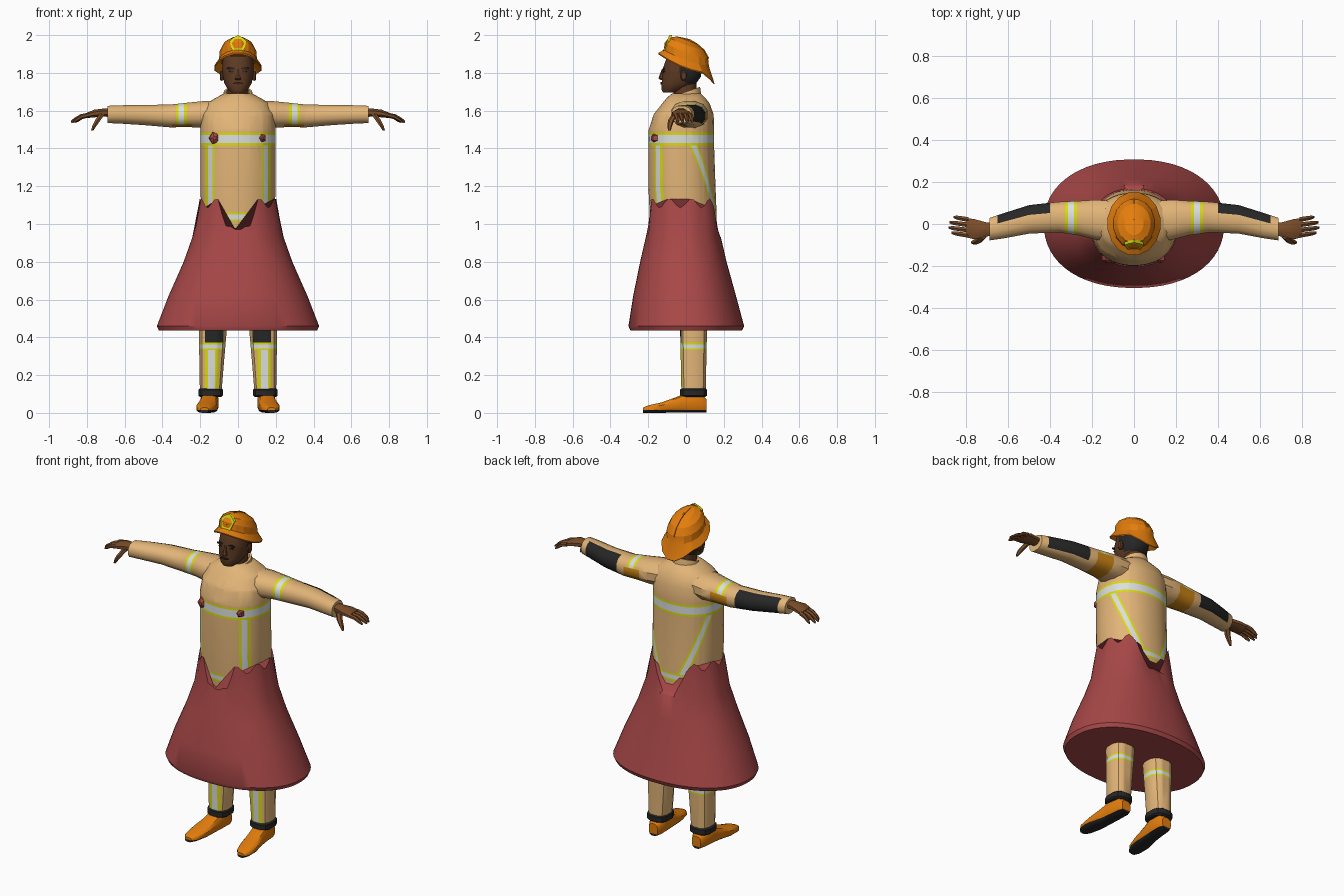
import bpy, bmesh, math
from mathutils import Vector

cube = bpy.data.objects.get("Cube")
if cube:
    bpy.data.objects.remove(cube)

# Colours, given as display values and stored as linear ones
COLOURS = {"tan_cloth": (.89, .71, .47), "red_cloth": (.66, .28, .28), "orange": (.89, .49, .05),
           "yellow": (.85, .86, .05), "reflective_white": (.86, .87, .88), "black": (.15, .15, .15),
           "hand_skin": (.48, .30, .16), "face_skin": (.37, .23, .14), "amber": (.80, .52, .08),
           "lip_brown": (.25, .14, .09)}
MATS = {}
for key, rgb in COLOURS.items():
    m = bpy.data.materials.new(key)
    m.use_nodes = True
    lin = [((c + .055) / 1.055) ** 2.4 for c in rgb] + [1]
    m.diffuse_color = lin
    m.node_tree.nodes["Principled BSDF"].inputs["Base Color"].default_value = lin
    MATS[key] = m


def ring(axis, c, r1, r2, n=12, p=2):
    """Superellipse around c, square to the given axis."""
    pts = []
    for i in range(n):
        a = 2 * math.pi * (i + .5) / n
        u = r1 * math.copysign(abs(math.cos(a)) ** (2 / p), math.cos(a))
        v = r2 * math.copysign(abs(math.sin(a)) ** (2 / p), math.sin(a))
        off = {"x": (0, u, v), "y": (u, 0, v), "z": (u, v, 0)}[axis]
        pts.append(Vector(c) + Vector(off))
    return pts


def level(z, rx, front, back, n=32, p=2.2):
    return ring("z", (0, (front + back) / 2, z), rx, (back - front) / 2, n, p)


def finish(name, bm, colour, cuts=(), mirror=False, angle=35):
    """Cut the mesh along planes, colour faces by name or rule, mirror and shade."""
    for co, no in cuts:
        geom = bm.verts[:] + bm.edges[:] + bm.faces[:]
        bmesh.ops.bisect_plane(bm, geom=geom, plane_co=co, plane_no=no, dist=1e-5)
    bmesh.ops.recalc_face_normals(bm, faces=bm.faces[:])
    bm.normal_update()
    used = []
    for f in bm.faces:
        key = colour(f.calc_center_median(), f.normal) if callable(colour) else colour
        if key not in used:
            used.append(key)
        f.material_index = used.index(key)
    me = bpy.data.meshes.new(name)
    bm.to_mesh(me)
    bm.free()
    for key in used:
        me.materials.append(MATS[key])
    ob = bpy.data.objects.new(name, me)
    bpy.context.collection.objects.link(ob)
    if mirror:
        ob.modifiers.new("mirror", "MIRROR").use_mirror_merge = False
    bpy.ops.object.select_all(action="DESELECT")
    ob.select_set(True)
    bpy.context.view_layer.objects.active = ob
    bpy.ops.object.shade_smooth_by_angle(angle=math.radians(angle))
    return ob


def loft(name, rings, colour, **kw):
    bm = bmesh.new()
    rows = [[bm.verts.new(p) for p in r] for r in rings]
    n = len(rows[0])
    for a, b in zip(rows, rows[1:]):
        for i in range(n):
            bm.faces.new((a[i], a[(i + 1) % n], b[(i + 1) % n], b[i]))
    bm.faces.new(rows[0])
    bm.faces.new(rows[-1])
    return finish(name, bm, colour, **kw)


def planes(axis, *values):
    no = Vector([float(axis == k) for k in "xyz"])
    return [(no * v, no) for v in values]


def stripe(d, half, core):
    if abs(d) < core:
        return "reflective_white"
    return "yellow" if abs(d) < half else None


# Jacket body, with the slanting back stripes defined by a plane on each side
A, B = Vector((.19, .04, 1.42)), Vector((.08, .14, 1.08))
SLANT = (B - A).cross(Vector((.14, .12, 0))).normalized()
cuts = planes("z", 1.415, 1.428, 1.472, 1.485, 1.015, 1.025, 1.05, 1.06)
for s in (1, -1):
    cuts += planes("x", s * .125, s * .136, s * .16, s * .171)
    for d in (-.023, -.013, .013, .023):
        p = A + SLANT * d
        cuts.append((Vector((s * p.x, p.y, p.z)), Vector((s * SLANT.x, SLANT.y, SLANT.z))))


def jacket_colour(c, n):
    band = stripe(c.z - 1.45, .035, .022) or stripe(c.z - 1.0375, .0225, .0125)
    if band is None and 1.05 < c.z < 1.42:
        if c.y < -.03:
            band = stripe(abs(c.x) - .148, .023, .012)
        elif c.y > -.01:
            band = stripe((Vector((abs(c.x), c.y, c.z)) - A).dot(SLANT), .023, .013)
    return band or "tan_cloth"


loft("jacket_body", [level(*v) for v in (
    (.92, .19, -.185, .165), (1.05, .195, -.193, .163), (1.2, .2, -.2, .157), (1.4, .2, -.2, .15),
    (1.5, .2, -.198, .15), (1.58, .195, -.172, .147), (1.64, .165, -.125, .125),
    (1.67, .115, -.1, .1), (1.69, .075, -.075, .08))], jacket_colour, cuts=cuts)


# Collar, higher at the back
def tilted(z, r, slope):
    return [p + Vector((0, 0, slope * p.y)) for p in ring("z", (0, 0, z), r, r, 16)]


loft("collar", [tilted(1.65, .085, .2), tilted(1.70, .076, .35), tilted(1.70, .064, .35),
                tilted(1.66, .06, .2)], "tan_cloth")


# Skirt with a ragged top edge that dips under the jacket hem
def ragged(p):
    t = min(max((.105 - abs(p.x)) / .05, 0), 1)
    a = math.atan2(p.y, p.x)
    low = .975 if p.y < 0 else .945
    return (1 - t) * (1.11 + .025 * math.sin(11 * a)) + t * (low + .012 * math.sin(17 * a))


top = level(1.1, .205, -.203, .17, 56)
for p in top:
    p.z = ragged(p)
loft("skirt", [top] + [level(*v, 56) for v in (
    (.93, .242, -.213, .185), (.8, .288, -.243, .215), (.62, .368, -.28, .265),
    (.46, .43, -.305, .308), (.437, .42, -.295, .298))], "red_cloth")

# Torn red scraps on the chest
for name, x, r in (("right_scrap", -.125, .03), ("left_scrap", .13, .02)):
    loft(name, [ring("y", (x, y, 1.455), r * k, r * k * 1.2, 5) for y, k in
                ((-.15, 1), (-.174, .9), (-.186, .3))], "red_cloth", angle=10)


# Sleeves with bands, elbow pads and underarm patches
def sleeve_colour(c, n):
    if .24 < c.x < .35 and (n.z < -.75 or (n.y > .5 and n.z < .1)):
        return "amber"
    if .4 < c.x < .65 and n.y > .25 and n.z > -.75:
        return "black"
    return stripe(c.x - .3, .029, .015) or "tan_cloth"


loft("sleeves", [ring("x", v[:3], v[3], v[4], 12, 2.3) for v in (
    (.08, .01, 1.585, .1, .072), (.18, .02, 1.58, .098, .073), (.26, .028, 1.578, .085, .067),
    (.36, .033, 1.572, .075, .062), (.5, .022, 1.577, .07, .055), (.62, -.008, 1.58, .062, .05),
    (.69, -.025, 1.58, .055, .047))], sleeve_colour, mirror=True,
    cuts=planes("x", .24, .271, .285, .315, .329, .35, .4, .65))

# Hands: palm, four bent fingers and a thumb
loft("palms", [ring("x", v[:3], v[3], v[4], 8) for v in (
    (.67, -.025, 1.588, .03, .024), (.71, -.026, 1.59, .038, .023), (.76, -.025, 1.585, .052, .022),
    (.8, -.018, 1.575, .05, .015))], "hand_skin", mirror=True)
for i, reach in enumerate((.08, .094, .09, .07)):
    y = -.054 + .025 * i
    loft("finger_%d" % (i + 1), [ring("x", (.79 + reach * t, y + .012 * t, 1.577 - drop), r, r, 6)
         for t, drop, r in ((0, 0, .013), (.45, .008, .0125), (.8, .025, .011), (1, .036, .006))],
         "hand_skin", mirror=True)
loft("thumbs", [ring("z", v[:3], v[3], v[3], 6) for v in (
    (.72, -.055, 1.582, .018), (.742, -.078, 1.55, .017), (.76, -.086, 1.52, .013),
    (.772, -.088, 1.495, .007))], "hand_skin", mirror=True)


# Trousers with knee pads, a ring band and a shin stripe
def trouser_colour(c, n):
    if n.y < -.3 and c.z > .372 and abs(c.x - .128) < .048:
        return "black"
    band = stripe(c.z - .352, .02, .011)
    if band is None and n.y < -.3 and c.z < .34:
        band = stripe(c.x - .14, .036, .018)
    return band or "tan_cloth"


loft("trousers", [ring("z", (x, .04, z), rx, ry, 12, 2.6) for z, x, rx, ry in (
    (.09, .145, .058, .066), (.25, .14, .066, .069), (.48, .132, .078, .074), (.7, .11, .09, .09))],
    trouser_colour, mirror=True, cuts=planes("z", .332, .341, .363, .372) +
    planes("x", .08, .104, .122, .158, .176))
loft("ankle_cuffs", [ring("z", (.145, .04, z), r, r * 1.1, 12, 2.6) for z, r in (
    (.085, .058), (.092, .067), (.122, .067), (.13, .058))], "black", mirror=True)

# Shoes with dark soles
loft("shoes", [ring("y", (x, y, h / 2), w, h / 2, 12, 3) for y, x, w, h in (
    (-.228, .178, .022, .028), (-.2, .176, .042, .04), (-.13, .168, .054, .056),
    (-.05, .156, .048, .085), (.01, .15, .048, .11), (.08, .146, .044, .1), (.108, .146, .03, .075))],
    lambda c, n: "black" if c.z < .014 else "orange", mirror=True, cuts=planes("z", .014))

# Head with short hair, ears, brows, eyes, nose and mouth
loft("neck", [level(z, .056, -.065, .055, 14) for z in (1.62, 1.76)], "face_skin")


def head_colour(c, n):
    return "black" if c.y > -.005 and c.z > 1.745 or c.y > -.035 and c.z > 1.8 else "face_skin"


loft("head", [level(*v, 20) for v in (
    (1.695, .035, -.122, -.05), (1.71, .052, -.13, -.01), (1.745, .073, -.13, .055),
    (1.78, .081, -.126, .08), (1.82, .085, -.125, .085), (1.89, .08, -.1, .085))],
    head_colour, cuts=planes("y", -.035, -.005) + planes("z", 1.8))
loft("ears", [ring("x", (x, -.012, 1.785), .018 * k, .03 * k, 8) for x, k in
     ((.075, .8), (.09, 1), (.096, .7))], "face_skin", mirror=True)
loft("nose", [ring("z", (0, y, z), w, d, 6) for z, y, w, d in (
    (1.762, -.122, .014, .01), (1.77, -.13, .02, .016), (1.785, -.128, .012, .013),
    (1.82, -.12, .008, .008))], "face_skin")


def face_plate(name, x, y, z, w, h, colour, mirror):
    loft(name, [ring("y", (x, y + d, z), w, h, 8) for d in (0, .009)], colour, mirror=mirror)


face_plate("brows", .036, -.122, 1.824, .024, .006, "black", True)
face_plate("eyes", .034, -.121, 1.808, .014, .005, "lip_brown", True)
face_plate("mouth", 0, -.136, 1.745, .026, .006, "lip_brown", False)


# Helmet: tilted rings, drooping at the sides and dropping at the tail
def helmet_ring(k, dz):
    pts = ring("z", (0, .002, 0), .128 * k, .152 * k, 16)
    for p in pts:
        tail = max(p.y - .1, 0) if k > .9 else 0
        p.z = 1.85 + dz - .36 * p.y - 1.6 * p.x ** 2 * k - 1.1 * tail
    return pts


loft("helmet", [helmet_ring(*v) for v in (
    (.72, .02), (.98, -.004), (1, .004), (.8, .03), (.77, .07), (.62, .104), (.36, .124),
    (.05, .13))], "orange", angle=20)
loft("helmet_comb", [ring("y", (0, y, z), .006, .008, 4) for y, z in (
    (-.115, 1.945), (-.09, 1.982), (-.04, 1.986), (.02, 1.973), (.06, 1.95), (.098, 1.917),
    (.122, 1.875))], "orange")

# Shield badge at the helmet front
bm = bmesh.new()
outline = [(0, 1.897), (.03, 1.918), (.046, 1.968), (.028, 1.985), (0, 2),
           (-.028, 1.985), (-.046, 1.968), (-.03, 1.918)]
face = bm.faces.new([bm.verts.new((x, -.128 + .4 * (z - 1.9), z)) for x, z in outline])
back = bmesh.ops.extrude_face_region(bm, geom=[face])
bmesh.ops.translate(bm, vec=(0, .014, 0),
                    verts=[v for v in back["geom"] if isinstance(v, bmesh.types.BMVert)])
finish("helmet_badge", bm, "yellow")
